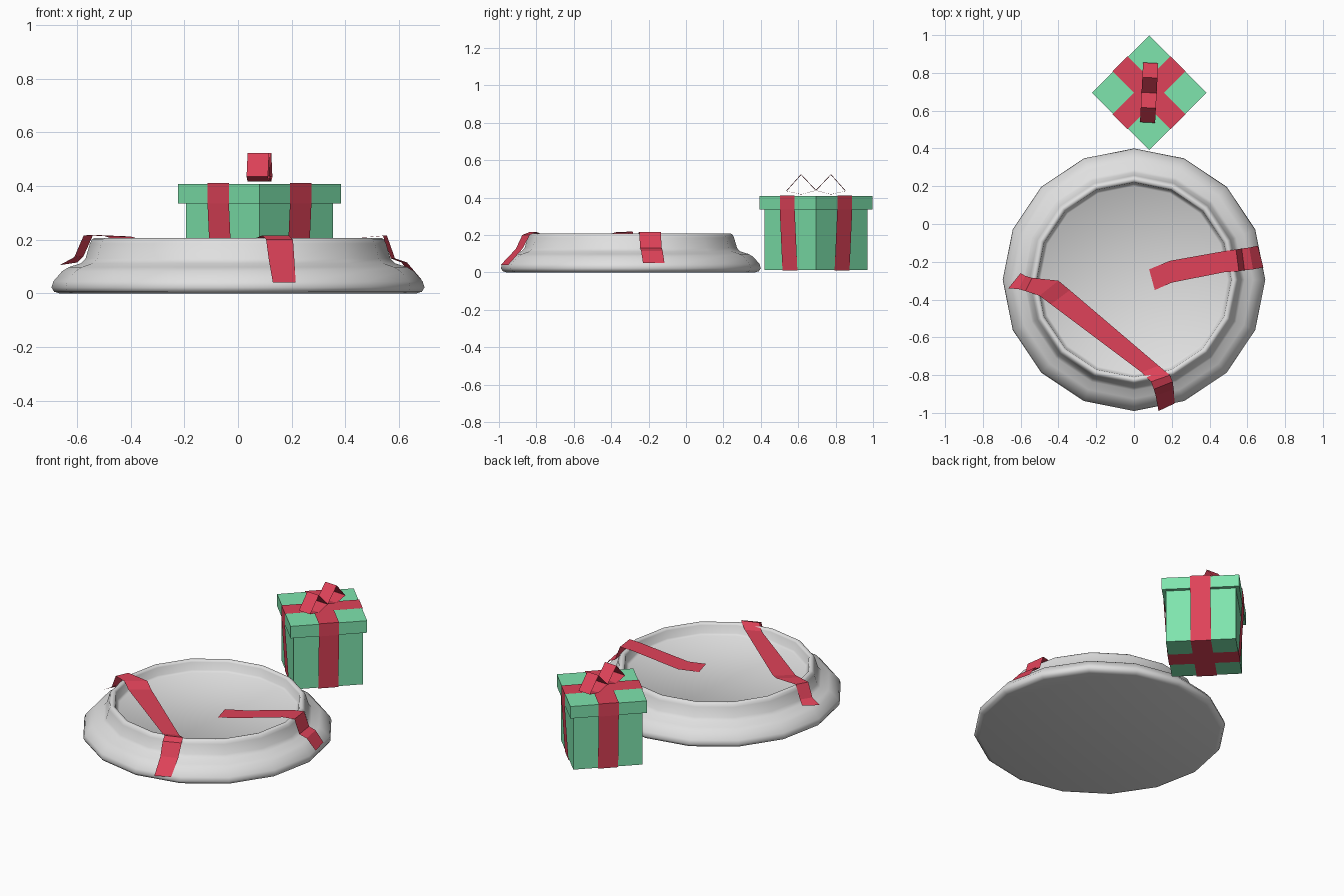
import bpy, bmesh, math
from mathutils import Matrix

if "Cube" in bpy.data.objects:
    bpy.data.objects.remove(bpy.data.objects["Cube"])


def material(name, rgb):
    m = bpy.data.materials.new(name)
    m.diffuse_color = (*rgb, 1)
    m.use_nodes = True
    m.node_tree.nodes["Principled BSDF"].inputs["Base Color"].default_value = m.diffuse_color
    return m


GREY = material("pale_grey", (0.74, 0.74, 0.74))
GREEN = material("mint_green", (0.21, 0.78, 0.42))
RED = material("ribbon_red", (0.74, 0.055, 0.10))


def make(name, verts, faces, mat, matrix=None, fix_normals=True):
    me = bpy.data.meshes.new(name)
    me.from_pydata(verts, [], faces)
    if fix_normals:
        bm = bmesh.new()
        bm.from_mesh(me)
        bmesh.ops.recalc_face_normals(bm, faces=bm.faces)
        bm.to_mesh(me)
        bm.free()
    me.materials.append(mat)
    ob = bpy.data.objects.new(name, me)
    bpy.context.collection.objects.link(ob)
    if matrix is not None:
        ob.matrix_world = matrix
    return ob


# Round tray: 16-sided revolved profile (radius, height), capped below and at the floor
N = 16
profile = [(0.665, 0.0), (0.685, 0.006), (0.695, 0.022), (0.688, 0.045), (0.655, 0.083),
           (0.63, 0.098), (0.585, 0.112), (0.568, 0.13), (0.552, 0.185), (0.545, 0.2),
           (0.535, 0.207), (0.522, 0.205), (0.515, 0.195), (0.508, 0.15), (0.495, 0.14)]
verts = [(r * math.cos(2 * math.pi * k / N), r * math.sin(2 * math.pi * k / N), z)
         for r, z in profile for k in range(N)]
faces = [(i * N + k, i * N + (k + 1) % N, (i + 1) * N + (k + 1) % N, (i + 1) * N + k)
         for i in range(len(profile) - 1) for k in range(N)]
last = (len(profile) - 1) * N
faces += [tuple(range(N))[::-1], tuple(range(last, last + N))]
tray = make("round_tray", verts, faces, GREY, Matrix.Translation((0, -0.295, 0)))
bpy.context.view_layer.objects.active = tray
tray.select_set(True)
bpy.ops.object.shade_smooth_by_angle(angle=math.radians(50))
tray.select_set(False)


# Loose ribbons draped over the rim: pairs of edge points (near edge, far edge)
def ribbon(name, pairs):
    vs = [p for pair in pairs for p in pair]
    fs = [(2 * i, 2 * i + 2, 2 * i + 3, 2 * i + 1) for i in range(len(pairs) - 1)]
    return make(name, vs, fs, RED, fix_normals=False)


ribbon("long_ribbon", [
    ((-0.665, -0.34, 0.105), (-0.60, -0.26, 0.115)),
    ((-0.61, -0.345, 0.135), (-0.575, -0.275, 0.14)),
    ((-0.575, -0.355, 0.216), (-0.54, -0.285, 0.218)),
    ((-0.50, -0.38, 0.214), (-0.40, -0.30, 0.212)),
    ((-0.44, -0.425, 0.195), (-0.34, -0.35, 0.195)),
    ((0.04, -0.785, 0.195), (0.13, -0.75, 0.195)),
    ((0.09, -0.835, 0.216), (0.19, -0.80, 0.216)),
    ((0.105, -0.875, 0.20), (0.205, -0.835, 0.20)),
    ((0.115, -0.91, 0.125), (0.21, -0.875, 0.125)),
    ((0.13, -0.99, 0.04), (0.215, -0.95, 0.04))])
ribbon("short_ribbon", [
    ((0.11, -0.35, 0.145), (0.08, -0.24, 0.145)),
    ((0.20, -0.31, 0.15), (0.19, -0.195, 0.15)),
    ((0.48, -0.255, 0.209), (0.47, -0.145, 0.209)),
    ((0.555, -0.25, 0.215), (0.54, -0.135, 0.215)),
    ((0.585, -0.245, 0.13), (0.57, -0.13, 0.13)),
    ((0.63, -0.24, 0.115), (0.61, -0.125, 0.115)),
    ((0.685, -0.23, 0.05), (0.655, -0.115, 0.05))])

# Gift box turned 45 degrees behind the tray
place = Matrix.Translation((0.08, 0.695, 0))
turned = place @ Matrix.Rotation(math.radians(45), 4, 'Z')


def box(name, half, z0, z1):
    vs = [(x * half, y * half, z) for z in (z0, z1)
          for x, y in ((-1, -1), (1, -1), (1, 1), (-1, 1))]
    fs = [(3, 2, 1, 0), (4, 5, 6, 7)] + [(k, (k + 1) % 4, 4 + (k + 1) % 4, 4 + k) for k in range(4)]
    return make(name, vs, fs, GREEN, turned)


box("gift_body", 0.194, 0.013, 0.345)
box("gift_lid", 0.2145, 0.335, 0.408)


# Closed red strip swept sideways from a side-view loop of (y, z) points
def strip_loop(name, loop, width, matrix):
    n = len(loop)
    vs = [(s * width / 2, y, z) for s in (-1, 1) for y, z in loop]
    fs = [(k, (k + 1) % n, n + (k + 1) % n, n + k) for k in range(n)]
    return make(name, vs, fs, RED, matrix)


# Wrapping bands in both directions
band = [(-0.197, 0.009), (0.197, 0.009), (0.2175, 0.335), (0.2175, 0.412),
        (-0.2175, 0.412), (-0.2175, 0.335)]
for i in range(2):
    strip_loop(f"gift_band_{i + 1}", band, 0.113,
               turned @ Matrix.Rotation(math.radians(90 * i), 4, 'Z'))

# Bow made of two pointed loops
bow_matrix = place @ Matrix.Rotation(math.radians(-3), 4, 'Z')
for side, label in ((-1, "front"), (1, "back")):
    loop = [(side * 0.158, 0.435), (side * 0.08, 0.523), (0, 0.438), (side * 0.08, 0.417)]
    strip_loop(f"bow_loop_{label}", loop, 0.08, bow_matrix)
